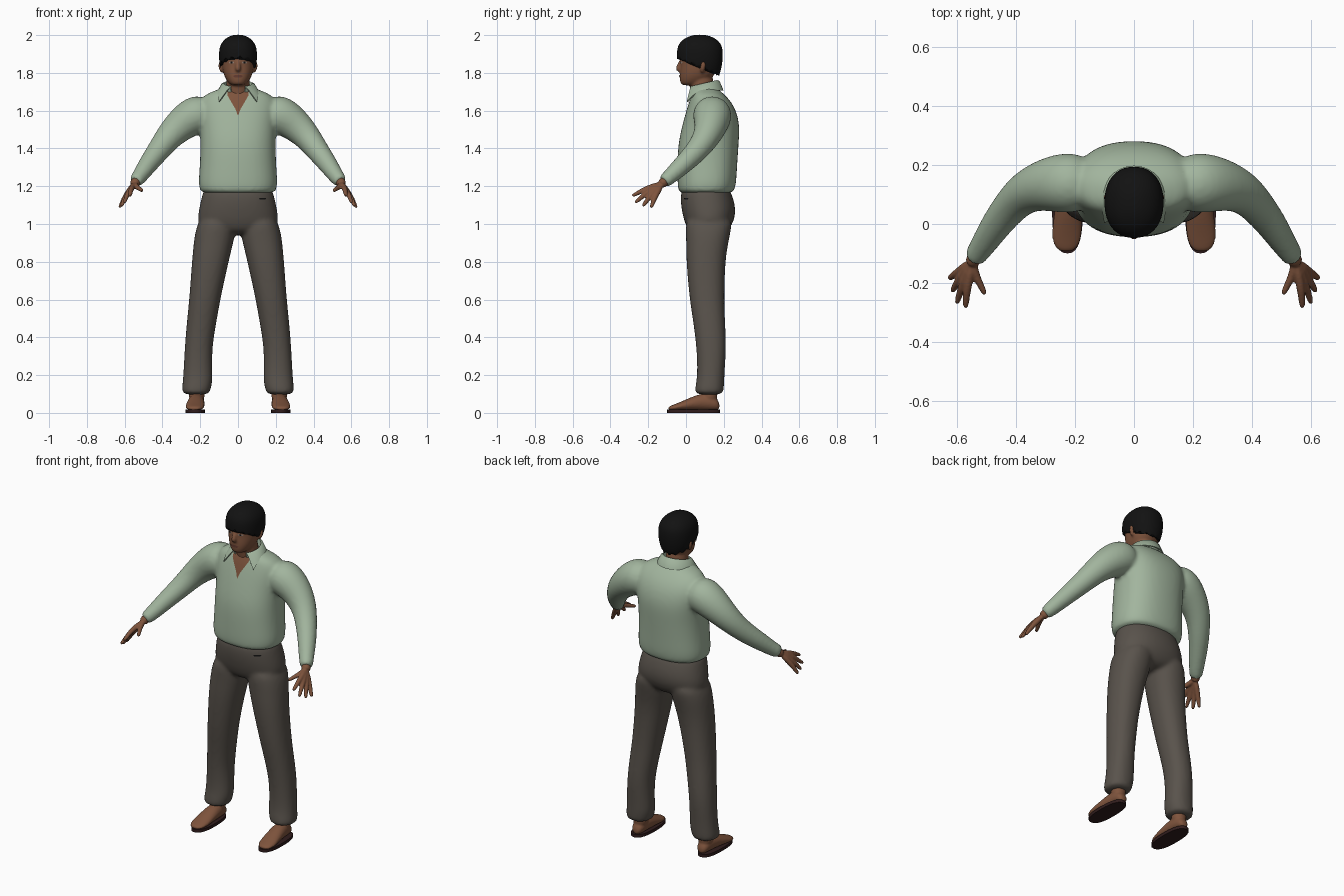
import bpy, bmesh, math
from mathutils import Vector
from mathutils.bvhtree import BVHTree

cube = bpy.data.objects.get("Cube")
if cube:
    bpy.data.objects.remove(cube)


def material(name, r, g, b):
    m = bpy.data.materials.new(name)
    m.use_nodes = True
    m.diffuse_color = (r, g, b, 1)
    m.node_tree.nodes["Principled BSDF"].inputs["Base Color"].default_value = (r, g, b, 1)
    return m


SHIRT = material("sage_green", .36, .46, .34)
TROUSERS = material("grey_brown", .1, .086, .072)
SKIN = material("brown_skin", .21, .088, .046)
HAIR = material("black_hair", .006, .006, .006)
SOLE = material("dark_sole", .03, .012, .012)
LIPS = material("lips", .13, .045, .03)
WHITE = material("eye_white", .3, .22, .18)


# Cross-section helpers
def ring(centre, a, b, power=1.0, n=20):
    pts = []
    for i in range(n):
        t = math.tau * i / n
        c, s = math.cos(t), math.sin(t)
        pts.append(centre + a * math.copysign(abs(c) ** power, c)
                   + b * math.copysign(abs(s) ** power, s))
    return pts


def stack(rows, power=0.9, side=1):
    """Level rings: z, centre x, half width, front y, back y."""
    return [ring(Vector((side * cx, (f + k) / 2, z)), Vector((hx, 0, 0)),
                 Vector((0, (k - f) / 2, 0)), power) for z, cx, hx, f, k in rows]


def tube(rows, side=1, n=16):
    """Round rings along a path: x, y, z, radius."""
    pts = [Vector((side * x, y, z)) for x, y, z, r in rows]
    out = []
    for i, p in enumerate(pts):
        d = (pts[min(i + 1, len(pts) - 1)] - pts[max(i - 1, 0)]).normalized()
        a = d.cross(Vector((0, 1, 0))).normalized()
        out.append(ring(p, a * rows[i][3], d.cross(a) * rows[i][3], 1, n))
    return out


def add_object(name, bm, mat):
    me = bpy.data.meshes.new(name)
    bm.to_mesh(me)
    bm.free()
    me.materials.append(mat)
    o = bpy.data.objects.new(name, me)
    bpy.context.collection.objects.link(o)
    return o


def finish(o):
    """Apply modifiers and shade."""
    bpy.context.view_layer.update()
    deps = bpy.context.evaluated_depsgraph_get()
    me = bpy.data.meshes.new_from_object(o.evaluated_get(deps))
    o.modifiers.clear()
    o.data = me
    me.shade_smooth()
    me.set_sharp_from_angle(angle=math.radians(60))
    return o


def loft(name, tubes, mat, voxel=0, smooth=4, subdivide=2):
    """Skin each list of rings; with a voxel size, melt them into one surface."""
    bm = bmesh.new()
    for rings in tubes:
        vs = [[bm.verts.new(p) for p in r] for r in rings]
        n = len(vs[0])
        for lo, hi in zip(vs, vs[1:]):
            for i in range(n):
                j = (i + 1) % n
                bm.faces.new((lo[i], lo[j], hi[j], hi[i]))
        bm.faces.new(vs[0])
        bm.faces.new(vs[-1])
    bmesh.ops.recalc_face_normals(bm, faces=bm.faces)
    o = add_object(name, bm, mat)
    if subdivide:
        o.modifiers.new("round", "SUBSURF").levels = subdivide
    if voxel:
        r = o.modifiers.new("melt", "REMESH")
        r.mode, r.voxel_size = "VOXEL", voxel
        s = o.modifiers.new("relax", "SMOOTH")
        s.factor, s.iterations = .5, smooth
    return finish(o)


def plate(name, target, rows, mat, lift=.004, cols=6):
    """Thin patch laid on the front of a surface; rows are z, x0, x1 going down."""
    me = target.data
    tree = BVHTree.FromPolygons([v.co for v in me.vertices],
                                [tuple(p.vertices) for p in me.polygons])
    bm = bmesh.new()
    grid = []
    for z, x0, x1 in rows:
        line = []
        for i in range(cols + 1):
            x = x0 + (x1 - x0) * i / cols
            hit = tree.ray_cast(Vector((x, -1, z)), Vector((0, 1, 0)))[0]
            line.append(bm.verts.new((x, (hit.y if hit else .03) - lift, z)))
        grid.append(line)
    for up, low in zip(grid, grid[1:]):
        for i in range(cols):
            bm.faces.new((low[i], low[i + 1], up[i + 1], up[i]))
    return finish(add_object(name, bm, mat))


SIDES = (("left", 1), ("right", -1))

# Shirt: torso and both sleeves
torso = stack([
    (1.16, 0, .185, -.03, .24), (1.175, 0, .205, -.043, .258), (1.22, 0, .212, -.047, .268),
    (1.3, 0, .205, -.047, .272), (1.42, 0, .2, -.045, .28), (1.52, 0, .205, -.022, .287),
    (1.6, 0, .215, 0, .268), (1.655, 0, .205, .018, .235), (1.69, 0, .17, .03, .2),
    (1.71, 0, .11, .04, .175), (1.73, 0, .07, .05, .15)], .85)
sleeve = [(.14, .14, 1.59, .085), (.22, .14, 1.585, .11), (.3, .135, 1.53, .092),
          (.37, .11, 1.46, .073), (.42, .06, 1.39, .062), (.47, -.005, 1.325, .054),
          (.515, -.075, 1.26, .044), (.54, -.112, 1.228, .038), (.545, -.12, 1.222, .034)]
shirt = loft("shirt", [torso] + [tube(sleeve, s) for _, s in SIDES], SHIRT, .011, 6)

# Open neckline
plate("open_neckline", shirt,
      [(1.71, -.058, .058), (1.68, -.055, .055), (1.65, -.038, .038),
       (1.61, -.014, .014), (1.575, -.001, .001)], SKIN)

# Collar folded round the neck, with two hanging points
bm = bmesh.new()
lines = []
for i in range(31):
    t = math.radians(-150 + 10 * i)
    k = max(0, (abs(t) - 1.75) / .87) ** 2
    back = (1 + math.cos(t)) / 2
    line = []
    for ang, r, z in ((t, .068, 1.70), (t, .075, 1.727 + .035 * back),
                      (t * .95, .088, 1.727 + .03 * back - .015 * k),
                      (t * .87, .108 + .025 * k, 1.708 - .06 * k)):
        line.append(bm.verts.new((r * math.sin(ang), .09 + r * math.cos(ang), z)))
    lines.append(line)
for a, b in zip(lines, lines[1:]):
    for j in range(3):
        bm.faces.new((a[j], a[j + 1], b[j + 1], b[j]))
bmesh.ops.recalc_face_normals(bm, faces=bm.faces)
collar = add_object("collar", bm, SHIRT)
collar.modifiers.new("cloth", "SOLIDIFY").thickness = .006
finish(collar)

# Trousers: seat and both legs
seat = stack([(1.2, 0, .17, -.01, .22), (1.17, 0, .188, -.03, .24), (1.11, 0, .202, -.03, .26),
              (1.05, 0, .215, -.02, .265), (.99, 0, .215, -.003, .245), (.94, 0, .15, .03, .2)])
leg = [(1.05, .105, .09, 0, .25), (.97, .118, .108, -.003, .24), (.9, .13, .106, 0, .225),
       (.8, .147, .098, 0, .208), (.6, .176, .083, .018, .203), (.5, .19, .08, .035, .207),
       (.35, .21, .073, .055, .215), (.22, .212, .077, .06, .205), (.16, .214, .08, .053, .203),
       (.12, .222, .076, .046, .2), (.095, .222, .07, .05, .195)]
trousers = loft("trousers", [seat] + [stack(leg, .9, s) for _, s in SIDES], TROUSERS, .011, 5)
plate("pocket_trim", trousers, [(1.138, .11, .15), (1.13, .115, .145)], HAIR)

# Head: skull, neck, nose and ears in one surface
skull = stack([
    (1.733, 0, .03, -.018, .06), (1.745, 0, .05, -.031, .1), (1.775, 0, .07, -.035, .14),
    (1.81, 0, .082, -.034, .165), (1.85, 0, .087, -.03, .18), (1.89, 0, .088, -.036, .185),
    (1.94, 0, .082, -.026, .18), (1.975, 0, .05, .01, .14)])
neck = tube([(0, .11, 1.62, .06), (0, .092, 1.69, .066), (0, .082, 1.75, .064), (0, .08, 1.8, .06)])
nose = tube([(0, -.022, 1.87, .01), (0, -.036, 1.842, .012), (0, -.042, 1.822, .017), (0, -.03, 1.81, .012)])
ears = [tube([(.083, .085, 1.8, .008), (.09, .088, 1.825, .014), (.092, .092, 1.85, .014),
              (.085, .09, 1.865, .008)], s) for _, s in SIDES]
head = loft("head", [skull, neck, nose] + ears, SKIN, .007, 2)

# Face details
for label, s in SIDES:
    def patch(name, rows, mat, lift):
        plate(label + name, head, [(z, *sorted((s * a, s * b))) for z, a, b in rows], mat, lift, 4)
    patch("_eyebrow", [(1.876, .018, .05), (1.869, .016, .056)], HAIR, .004)
    patch("_eye", [(1.86, .026, .044), (1.855, .02, .05), (1.849, .027, .044)], WHITE, .003)
    patch("_pupil", [(1.861, .03, .04), (1.85, .03, .04)], HAIR, .005)
plate("mouth", head, [(1.79, -.012, .012), (1.783, -.027, .027), (1.775, -.015, .015)], LIPS)

# Hair cap, trimmed along a slope from the forehead to the nape
hair = loft("hair", [stack([
    (1.74, 0, .06, -.03, .15), (1.79, 0, .082, -.04, .18), (1.83, 0, .096, -.045, .19),
    (1.87, 0, .102, -.049, .196), (1.92, 0, .102, -.05, .197), (1.955, 0, .092, -.04, .187),
    (1.985, 0, .065, -.008, .155), (2.0, 0, .03, .035, .11), (2.002, 0, .01, .06, .085)])], HAIR)
bm = bmesh.new()
bm.from_mesh(hair.data)
cut = bmesh.ops.bisect_plane(bm, geom=bm.verts[:] + bm.edges[:] + bm.faces[:],
                             plane_co=(0, -.05, 1.883), plane_no=(0, .42, 1), clear_inner=True)
# Ragged lower edge
rim = [v for v in cut["geom_cut"] if isinstance(v, bmesh.types.BMVert)]
for v in rim:
    v.co.z += .007 * math.sin(math.atan2(v.co.x, v.co.y - .07) * 17)
bmesh.ops.holes_fill(bm, edges=[e for e in bm.edges if e.is_boundary], sides=0)
bm.to_mesh(hair.data)
bm.free()

# Hands and feet
FINGERS = [  # knuckle, tip
    ((.566, -.212, 1.187), (.572, -.285, 1.148)),
    ((.58, -.2, 1.172), (.602, -.27, 1.112)),
    ((.59, -.182, 1.158), (.618, -.23, 1.093)),
    ((.596, -.163, 1.147), (.628, -.185, 1.086)),
    ((.542, -.165, 1.2), (.505, -.24, 1.175))]
for label, s in SIDES:
    parts = [tube([(.53, -.1, 1.238, .026), (.546, -.122, 1.218, .026), (.553, -.135, 1.205, .024)], s)]
    wrist = Vector((.548, -.125, 1.215))
    for base, tip in FINGERS:
        b, t = Vector(base), Vector(tip)
        path = [(wrist, .017), (b, .016), (b.lerp(t, .5), .0125), (b.lerp(t, .9), .0105), (t, .006)]
        parts.append(tube([(*p, r) for p, r in path], s, 10))
    loft(label + "_hand", parts, SKIN, .005, 2, 1)

    foot = [ring(Vector((s * cx, y, (lo + hi) / 2)), Vector((hx, 0, 0)), Vector((0, 0, (hi - lo) / 2)))
            for y, cx, hx, lo, hi in [
                (.178, .22, .018, .02, .05), (.16, .22, .036, .012, .085), (.1, .22, .042, .012, .11),
                (.03, .224, .048, .012, .085), (-.03, .228, .052, .012, .058),
                (-.07, .23, .046, .012, .042), (-.095, .23, .025, .014, .032)]]
    ankle = tube([(.22, .125, .05, .04), (.218, .125, .1, .043), (.216, .125, .15, .04)], s)
    loft(label + "_foot", [foot, ankle], SKIN, .006, 3)
    loft(label + "_sole", [[ring(Vector((s * .226, .04, z)), Vector((.052, 0, 0)), Vector((0, .14, 0)), .8, 28)
                            for z in (0, .018)]], SOLE, subdivide=0)
